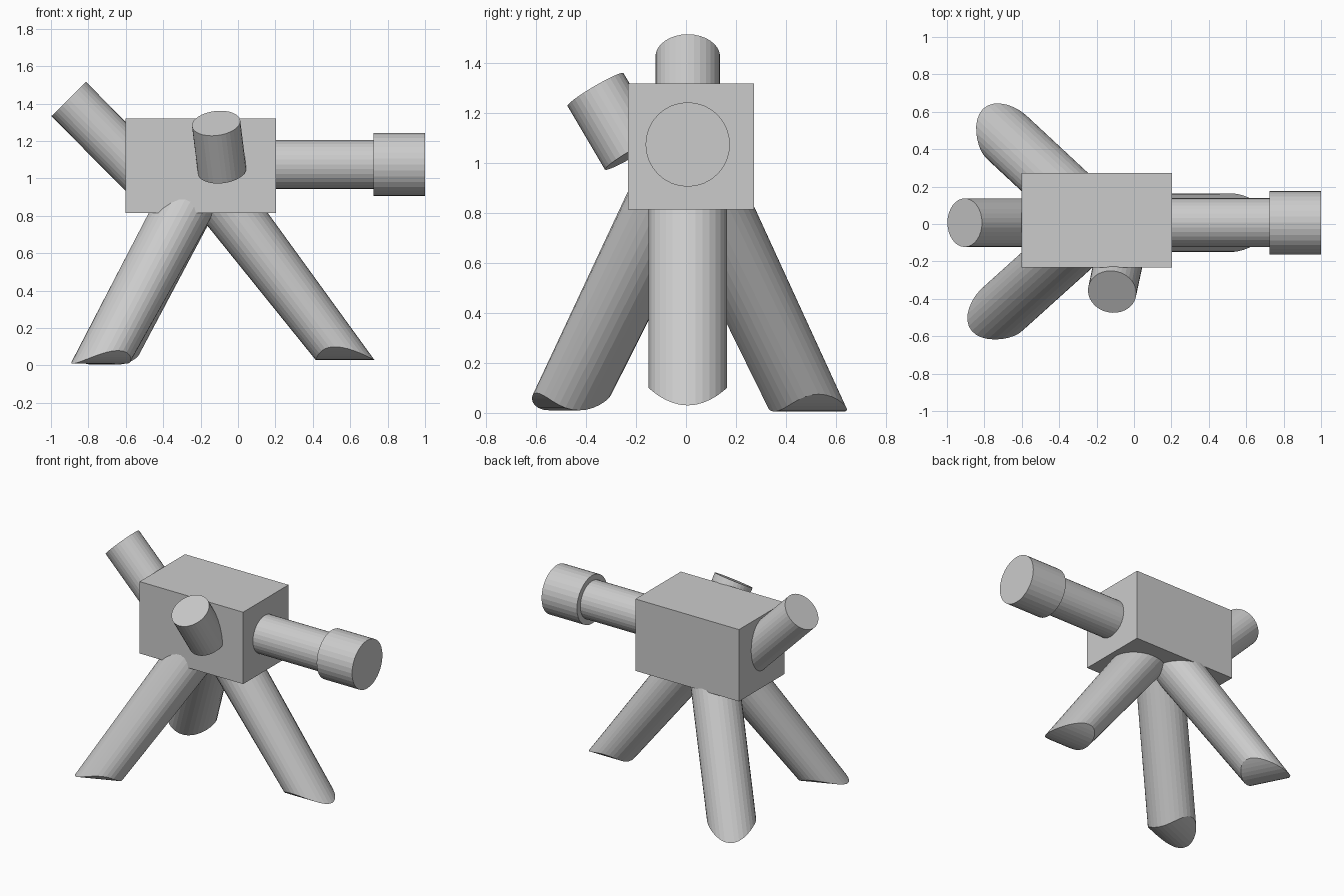
import bpy, bmesh, math
from mathutils import Vector

if "Cube" in bpy.data.objects:
    bpy.data.objects.remove(bpy.data.objects["Cube"], do_unlink=True)

SIDES = 32
MID = 0.007

grey = bpy.data.materials.new("light_grey")
grey.use_nodes = True
grey.diffuse_color = (0.6, 0.6, 0.6, 1)
grey.node_tree.nodes["Principled BSDF"].inputs["Base Color"].default_value = (0.6, 0.6, 0.6, 1)


def finish(name, bm):
    bmesh.ops.recalc_face_normals(bm, faces=bm.faces)
    mesh = bpy.data.meshes.new(name)
    bm.to_mesh(mesh)
    bm.free()
    mesh.materials.append(grey)
    ob = bpy.data.objects.new(name, mesh)
    bpy.context.collection.objects.link(ob)
    return ob


def tube(name, start, end, radius):
    """Closed cylinder between two points."""
    a, b = Vector(start), Vector(end)
    bm = bmesh.new()
    bmesh.ops.create_cone(bm, cap_ends=True, segments=SIDES, radius1=radius,
                          radius2=radius, depth=(b - a).length)
    ob = finish(name, bm)
    ob.location = (a + b) / 2
    ob.rotation_mode = 'QUATERNION'
    ob.rotation_quaternion = (b - a).to_track_quat('Z', 'Y')


def leg(name, foot, phase, radius=0.157):
    """Splayed leg: round at the top, level saddle-shaped cut at the foot."""
    foot, apex = Vector(foot), Vector((-0.19, MID, 1.03))
    axis = (apex - foot).normalized()
    out = Vector((-axis.x, -axis.y, 0)).normalized()
    side = Vector((-out.y, out.x, 0))
    radial = side.cross(axis).normalized()
    if radial.dot(out) < 0:
        radial.negate()
    bm = bmesh.new()
    low, high = [], []
    for i in range(SIDES):
        t = 2 * math.pi * i / SIDES + phase
        c, s = radius * math.cos(t), radius * math.sin(t)
        lift = 0.07 * math.sin(t - phase) ** 2 / axis.z
        low.append(bm.verts.new(foot + out * c + side * s + axis * lift))
        high.append(bm.verts.new(apex + radial * c + side * s))
    for i in range(SIDES):
        j = (i + 1) % SIDES
        bm.faces.new((low[i], low[j], high[j], high[i]))
    bm.faces.new(high)
    # foot surface in strips that follow the saddle
    half = SIDES // 2
    for i in range(half):
        ring = [low[i - half // 2], low[i + 1 - half // 2],
                low[(half + half // 2 - i - 1) % SIDES], low[(half + half // 2 - i) % SIDES]]
        unique = list(dict.fromkeys(ring))
        if len(unique) > 2:
            bm.faces.new(unique)
    finish(name, bm)


# body box
bm = bmesh.new()
bmesh.ops.create_cube(bm, size=1)
bmesh.ops.scale(bm, vec=(0.805, 0.504, 0.505), verts=bm.verts)
bmesh.ops.translate(bm, vec=(-0.2, 0.02, 1.067), verts=bm.verts)
finish("body", bm)

# barrel with its wider end
tube("barrel", (0.1, MID, 1.075), (0.8, MID, 1.075), 0.131)
tube("barrel_end", (0.725, MID, 1.075), (1.0, MID, 1.075), 0.169)

# slanted tubes at the rear and on the front face
tube("rear_tube", (-0.48, MID, 0.995), (-0.905, MID, 1.425), 0.13)
tube("front_tube", (-0.085, -0.2125, 1.04), (-0.117, -0.3625, 1.295), 0.13)

# tripod legs
twist = math.radians(-20)
leg("left_leg", (0.572, MID, 0.03), 0)
leg("front_right_leg", (-0.738, -0.487, 0.01), twist)
leg("back_right_leg", (-0.712, 0.493, 0.005), twist)
